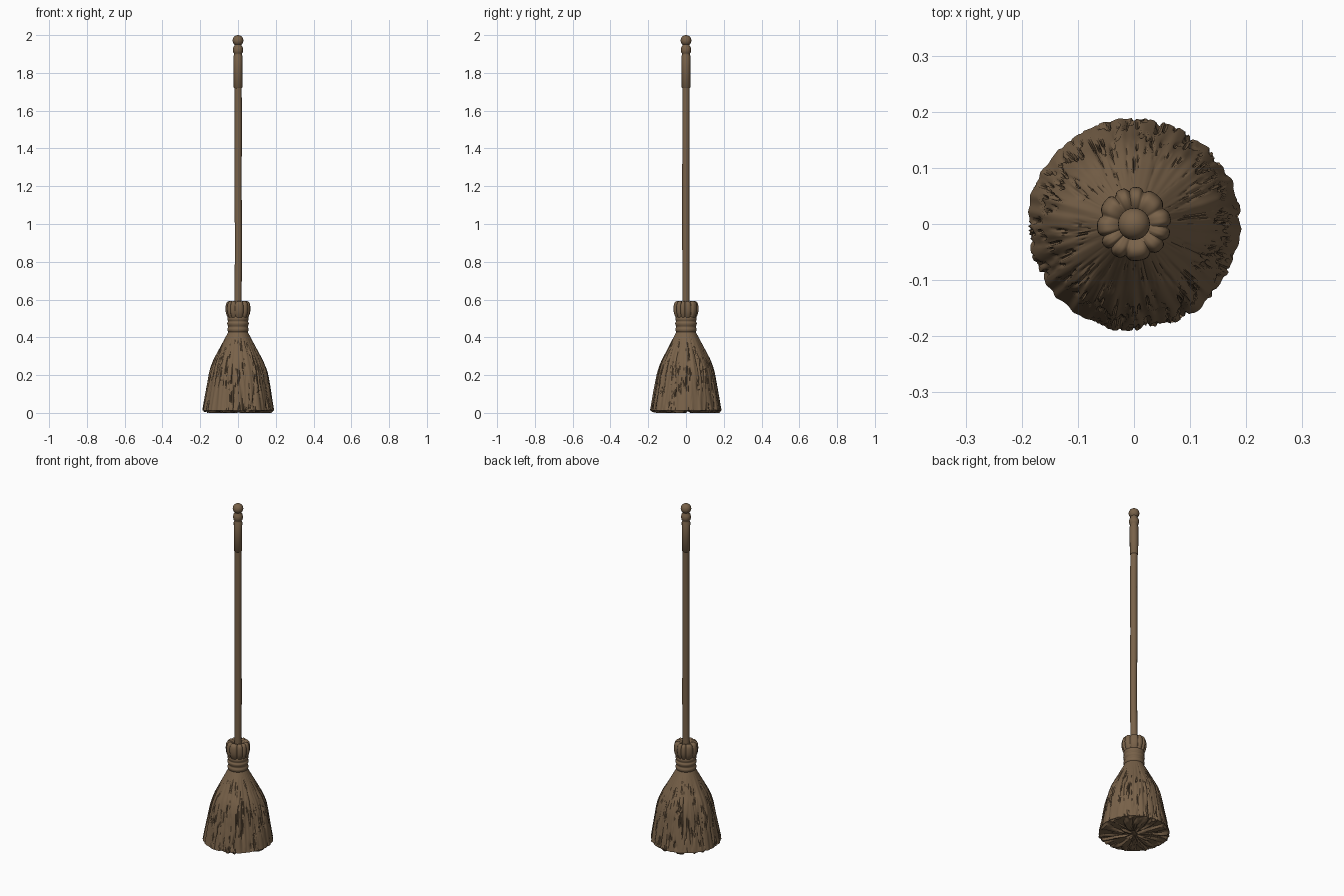
import bpy, math
from mathutils import Vector, noise

if "Cube" in bpy.data.objects:
    bpy.data.objects.remove(bpy.data.objects["Cube"])

brown = bpy.data.materials.new("brown_wood")
brown.diffuse_color = (0.19, 0.122, 0.067, 1)
brown.use_nodes = True
brown.node_tree.nodes["Principled BSDF"].inputs["Base Color"].default_value = brown.diffuse_color


def lathe(name, profile, segs, shape=None, angle=50):
    """Spin (radius, z) points round the z axis; shape(a, r, z, i) may move each vertex."""
    verts, faces = [], []
    for i, (r, z) in enumerate(profile):
        for s in range(segs):
            a = 2 * math.pi * s / segs
            rr, zz = shape(a, r, z, i) if shape else (r, z)
            verts.append((rr * math.cos(a), rr * math.sin(a), zz))
    for i in range(len(profile) - 1):
        for s in range(segs):
            t = (s + 1) % segs
            faces.append((i * segs + s, i * segs + t, (i + 1) * segs + t, (i + 1) * segs + s))
    n = len(profile)
    faces.append(tuple(reversed(range(segs))))
    faces.append(tuple((n - 1) * segs + s for s in range(segs)))
    me = bpy.data.meshes.new(name)
    me.from_pydata(verts, [], faces)
    me.materials.append(brown)
    ob = bpy.data.objects.new(name, me)
    bpy.context.collection.objects.link(ob)
    bpy.ops.object.select_all(action='DESELECT')
    ob.select_set(True)
    bpy.context.view_layer.objects.active = ob
    bpy.ops.object.shade_smooth_by_angle(angle=math.radians(angle))
    return ob


def smooth_profile(points, steps):
    """Catmull-Rom resampling of a short (radius, z) profile."""
    p = [Vector(q) for q in [points[0]] + points + [points[-1]]]
    out = []
    for i in range(1, len(p) - 2):
        for k in range(steps):
            t = k / steps
            a, b, c, d = p[i - 1:i + 3]
            out.append(0.5 * (2 * b + (c - a) * t + (2 * a - 5 * b + 4 * c - d) * t * t
                              + (3 * b - a - 3 * c + d) * t ** 3))
    return [(v.x, v.y) for v in out] + [points[-1]]


# Slim wooden shaft, very slightly crooked
shaft = lathe("shaft", [(0.019, 0.44 + 1.30 * i / 24) for i in range(25)], 20)
for v in shaft.data.vertices:
    bend = math.sin((v.co.z - 0.44) / 1.3 * math.pi)
    v.co.x += 0.0015 * bend + 0.001 * math.sin(v.co.z * 9)
    v.co.y -= 0.001 * bend

# Thicker grip with a ring at its top
lathe("grip", [(0.018, 1.718), (0.0225, 1.722), (0.023, 1.89), (0.020, 1.896), (0.020, 1.902),
               (0.025, 1.908), (0.0265, 1.92), (0.025, 1.936), (0.019, 1.944), (0.019, 1.955)], 24)

# Round end knob
lathe("knob", [(max(0.0005, 0.0285 * math.sin(math.pi * i / 16)),
                1.9715 - 0.0285 * math.cos(math.pi * i / 16)) for i in range(17)], 24)


# Gathered straw bundle above the binding
def lobes(a, r, z, i):
    b = a + 0.12 * math.sin(3 * a + 1)
    groove = (1 - abs(math.sin(5.5 * b))) ** 2
    return r * (1 - 0.13 * groove), z - 0.006 * groove * (z > 0.57)


lathe("bundle_top", smooth_profile(
    [(0.046, 0.49), (0.056, 0.508), (0.064, 0.53), (0.066, 0.555), (0.062, 0.58),
     (0.050, 0.591), (0.034, 0.588), (0.018, 0.575)], 4), 132, lobes, 70)

# Three cord rings round the neck
lathe("binding", smooth_profile(
    [(0.046, 0.422), (0.054, 0.432), (0.056, 0.444), (0.0515, 0.455), (0.056, 0.466),
     (0.057, 0.476), (0.0525, 0.484), (0.056, 0.494), (0.055, 0.505), (0.046, 0.514)], 3), 48)


# Bristle skirt: straw ridges and torn grooves that deepen downwards
def straw(a, r, z, i):
    c, s = math.cos(a), math.sin(a)
    depth = min(1, max(0, (0.42 - z) / 0.2))
    broad = noise.noise(Vector((c * 2.2, s * 2.2, z * 2)))
    fine = noise.noise(Vector((c * 9, s * 9, z * 3 + 5)))
    tear = noise.noise(Vector((c * 14, s * 14, z * 6 + 11)))
    cut = max(0, 1 - abs(tear) / 0.12) * max(0, min(1, 0.6 + 2 * noise.noise(
        Vector((c * 4, s * 4, z * 8 + 20)))))
    low = 1 - 0.55 * max(0, (0.15 - z) / 0.15)
    return r + depth * (0.010 * broad * low + 0.006 * fine - 0.011 * cut), z


skirt_line = [(0.046, 0.44), (0.056, 0.42), (0.082, 0.37), (0.108, 0.32), (0.131, 0.275),
              (0.150, 0.22), (0.164, 0.15), (0.177, 0.08), (0.189, 0.012)]
lathe("bristle_skirt", list(reversed(smooth_profile(skirt_line, 5))), 320, straw, 60)


# Underside: straw ends in radial clumps
def ends(a, r, z, i):
    c, s = math.cos(a), math.sin(a)
    if i == 0:
        return straw(a, 0.189, 0.012, 0)[0] - 0.001, 0.014
    clump = noise.noise(Vector((c * 3.5, s * 3.5, r * 5)))
    fine = noise.noise(Vector((c * 9, s * 9, r * 14)))
    ridge = abs(clump) * 0.05 + 0.012 * fine
    return r, max(0.0, 0.018 - ridge * min(1, r / 0.05))


lathe("bristle_ends", [(0.187 - 0.186 * i / 22, 0.012) for i in range(23)], 192, ends, 40)
